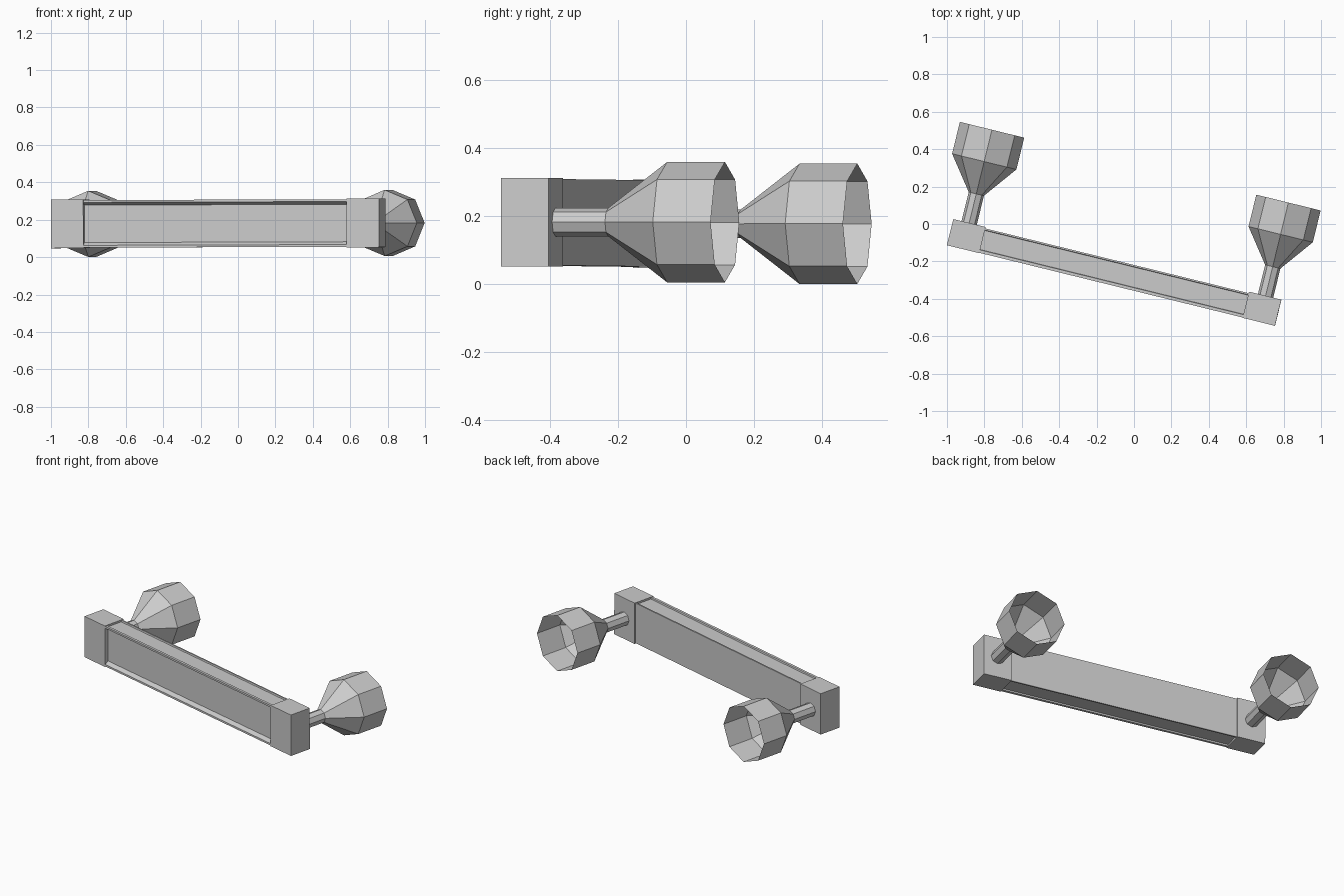
import bpy, bmesh, math
from mathutils import Vector

if "Cube" in bpy.data.objects:
    bpy.data.objects.remove(bpy.data.objects["Cube"], do_unlink=True)

grey = bpy.data.materials.new("plain_grey")
grey.use_nodes = True
COLOUR = (0.6, 0.6, 0.6, 1)
grey.diffuse_color = COLOUR
grey.node_tree.nodes["Principled BSDF"].inputs["Base Color"].default_value = COLOUR

# Shared placement: the bar is turned on the floor plan and tilted very slightly
ORIGIN = Vector((-0.106, -0.259, 0.18))
TURN = (0, -0.003, math.radians(-13.8))
HALF_LENGTH, BLOCK_START = 0.903, 0.725
HALF_DEPTH, HALF_HEIGHT = 0.072, 0.13
CUP_X = 0.816


def finish(name, bm):
    bmesh.ops.recalc_face_normals(bm, faces=bm.faces)
    mesh = bpy.data.meshes.new(name)
    bm.to_mesh(mesh)
    bm.free()
    mesh.materials.append(grey)
    obj = bpy.data.objects.new(name, mesh)
    obj.location, obj.rotation_euler = ORIGIN, TURN
    bpy.context.collection.objects.link(obj)
    return obj


def extrude_along_bar(name, profile, x0, x1):
    """Extrude a depth/height outline along the length of the bar."""
    bm = bmesh.new()
    face = bm.faces.new([bm.verts.new((x0, y, z)) for y, z in profile])
    out = bmesh.ops.extrude_face_region(bm, geom=[face], use_keep_orig=True)
    verts = [g for g in out["geom"] if isinstance(g, bmesh.types.BMVert)]
    bmesh.ops.translate(bm, verts=verts, vec=(x1 - x0, 0, 0))
    return finish(name, bm)


def lathe(name, x, profile, sides=8):
    """Open eight-sided skin around an axis pointing to the back."""
    bm = bmesh.new()
    rings = []
    for y, r in profile:
        angles = [math.tau * i / sides for i in range(sides)]
        rings.append([bm.verts.new((x + r * math.cos(a), y, r * math.sin(a))) for a in angles])
    for a, b in zip(rings, rings[1:]):
        for i in range(sides):
            j = (i + 1) % sides
            bm.faces.new((a[i], a[j], b[j], b[i]))
    return finish(name, bm)


# Middle of the bar: shallow channels in the front, top and bottom
upper = [(0.064, 0.127), (0.055, 0.127), (0.053, 0.118), (-0.052, 0.118),
         (-0.054, 0.127), (-0.07, 0.127), (-0.07, 0.115), (-0.047, 0.1)]
section = upper + [(y, -z) for y, z in reversed(upper)]
extrude_along_bar("bar_middle", section, -BLOCK_START, BLOCK_START)

# End blocks, each carrying a stem with a hollow cup
block = [(-HALF_DEPTH, -HALF_HEIGHT), (HALF_DEPTH, -HALF_HEIGHT),
         (HALF_DEPTH, HALF_HEIGHT), (-HALF_DEPTH, HALF_HEIGHT)]
for side, s in (("left", 1), ("right", -1)):
    extrude_along_bar(side + "_end_block", block, s * BLOCK_START, s * HALF_LENGTH)
    lathe(side + "_stem", s * CUP_X, [(0.07, 0.042), (0.232, 0.042)])
    lathe(side + "_cup", s * CUP_X, [(0.232, 0.042), (0.41, 0.177), (0.585, 0.177)])
